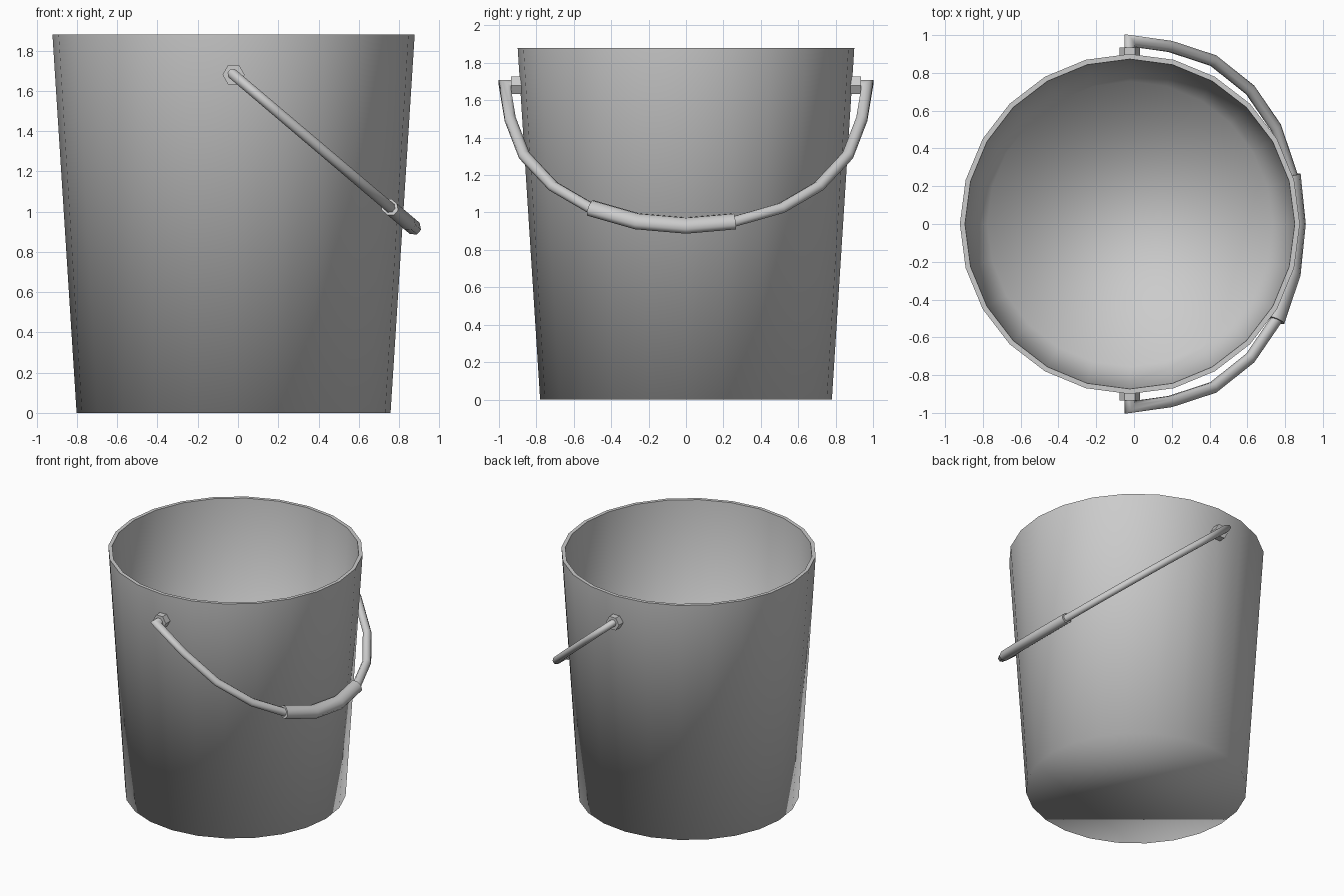
import bpy, bmesh
from math import sin, cos, pi, radians
from mathutils import Vector

if "Cube" in bpy.data.objects:
    bpy.data.objects.remove(bpy.data.objects["Cube"])

CX = -0.022                                   # bucket axis
PIVOT_Z = 1.68
TILT = radians(40.3)                          # hanging angle of the handle
DROP = Vector((cos(TILT), 0, -sin(TILT)))     # in-plane direction away from the pivots
NORMAL = Vector((sin(TILT), 0, cos(TILT)))    # normal of the handle plane

grey = bpy.data.materials.new("light grey metal")
grey.use_nodes = True
colour = (0.6, 0.6, 0.6, 1)
grey.diffuse_color = colour
grey.node_tree.nodes["Principled BSDF"].inputs["Base Color"].default_value = colour


def finish(name, bm):
    bmesh.ops.recalc_face_normals(bm, faces=bm.faces)
    mesh = bpy.data.meshes.new(name)
    bm.to_mesh(mesh)
    bm.free()
    mesh.materials.append(grey)
    obj = bpy.data.objects.new(name, mesh)
    bpy.context.collection.objects.link(obj)
    return obj


def skin(bm, rings):
    """Join successive vertex rings with quads and cap both ends."""
    n = len(rings[0])
    for a, b in zip(rings, rings[1:]):
        for i in range(n):
            j = (i + 1) % n
            bm.faces.new((a[i], a[j], b[j], b[i])).smooth = True
    return [bm.faces.new(rings[0]), bm.faces.new(rings[-1])]


def tube(name, path, wide, thick, sides=8):
    """Sweep a section along (y, drop) points with mitred corners."""
    bm = bmesh.new()
    pts = [Vector(p) for p in path]
    rings = []
    for k, p in enumerate(pts):
        before = (p - pts[k - 1]).normalized() if k else None
        after = (pts[k + 1] - p).normalized() if k < len(pts) - 1 else None
        before, after = before or after, after or before
        tangent = (before + after).normalized()
        side = Vector((-tangent.y, tangent.x)) * wide / tangent.dot(after)
        ring = []
        for i in range(sides):
            t = 2 * pi * (i + 0.5) / sides
            q = p + side * cos(t)
            centre = Vector((CX, q.x, PIVOT_Z)) + DROP * q.y
            ring.append(bm.verts.new(centre + NORMAL * thick * sin(t)))
        rings.append(ring)
    for cap in skin(bm, rings):
        for e in cap.edges:
            e.smooth = False
    return finish(name, bm)


# Bucket: outer wall, rim and inner wall, with closed floors
bm = bmesh.new()
profile = [(0.78, 0), (0.9, 1.88), (0.873, 1.88), (0.755, 0.01)]
rings = [[bm.verts.new((CX + r * cos(2 * pi * i / 24), r * sin(2 * pi * i / 24), z))
          for i in range(24)] for r, z in profile]
for floor in skin(bm, rings):
    floor.smooth = True
for ring in rings[1:3]:
    for i in range(24):
        bm.edges.get((ring[i - 1], ring[i])).smooth = False
finish("bucket", bm)

# Hexagonal nuts on both sides
for side, name in ((-1, "front_nut"), (1, "back_nut")):
    bm = bmesh.new()
    rings = [[bm.verts.new((CX + 0.055 * cos(pi * i / 3), side * y,
                            PIVOT_Z + 0.055 * sin(pi * i / 3)))
              for i in range(6)] for y in (0.875, 0.935)]
    skin(bm, rings)
    for f in bm.faces:
        f.smooth = False
    finish(name, bm)

# Wire handle with bent-in ends, and the grip sleeve around it
half = [(0.9, 0), (0.97, 0), (0.94, 0.28), (0.865, 0.58), (0.71, 0.835),
        (0.51, 1.015), (0.26, 1.125)]
path = half + [(0, 1.16)] + [(-y, d) for y, d in reversed(half)]
tube("wire_handle", path, 0.032, 0.028)
tube("handle_grip", path[6:10], 0.052, 0.04)
